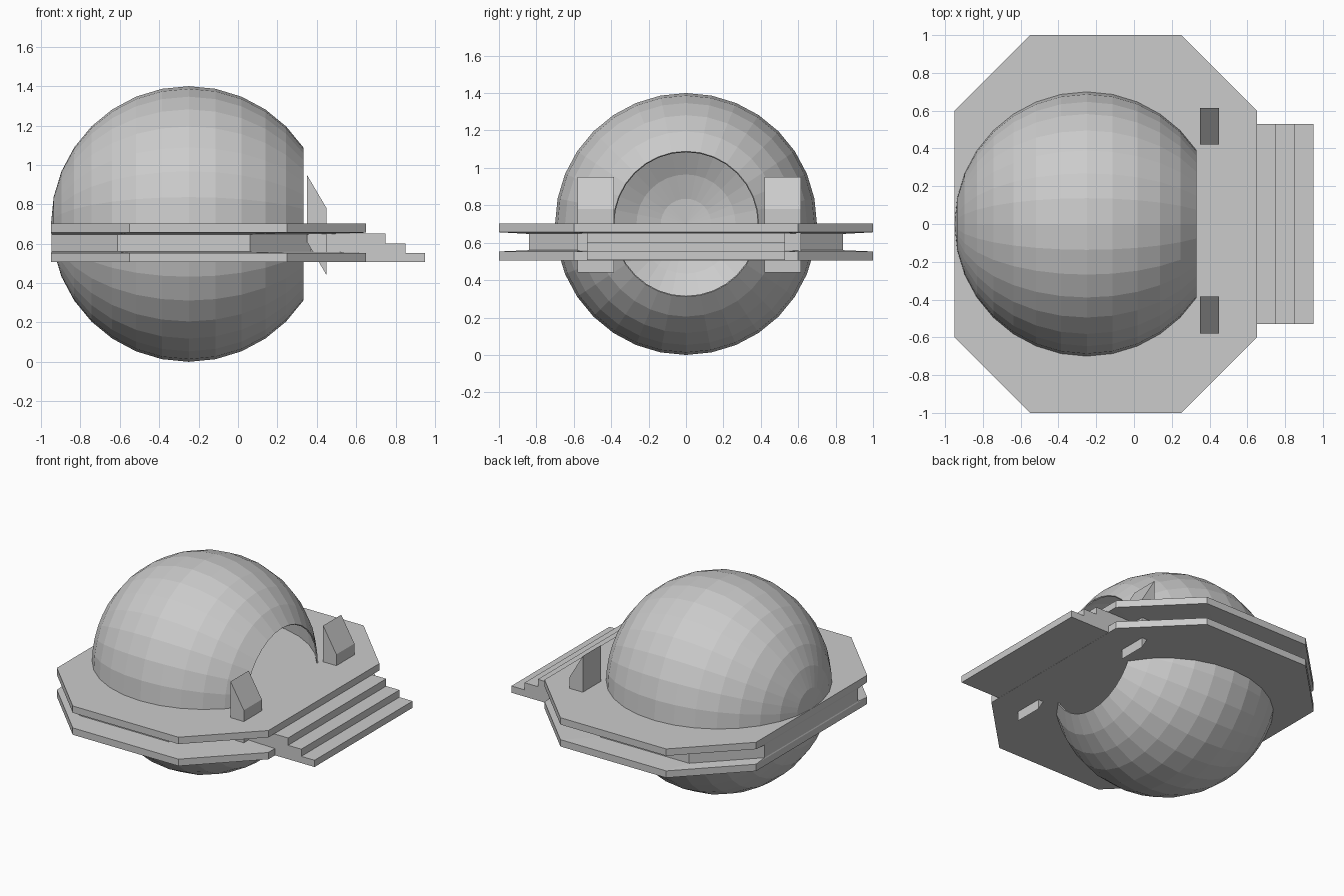
import bpy, bmesh
from math import pi
from mathutils import Matrix

if "Cube" in bpy.data.objects:
    bpy.data.objects.remove(bpy.data.objects["Cube"])


def make_object(name, bm):
    bmesh.ops.recalc_face_normals(bm, faces=bm.faces[:])
    mesh = bpy.data.meshes.new(name)
    bm.to_mesh(mesh)
    bm.free()
    obj = bpy.data.objects.new(name, mesh)
    bpy.context.collection.objects.link(obj)
    return obj


def extrude_profile(name, profile, y0, y1):
    """Extrude an x-z outline from y0 to y1."""
    bm = bmesh.new()
    a = [bm.verts.new((x, y0, z)) for x, z in profile]
    b = [bm.verts.new((x, y1, z)) for x, z in profile]
    bm.faces.new(a)
    bm.faces.new(b)
    n = len(a)
    for i in range(n):
        j = (i + 1) % n
        bm.faces.new((a[i], a[j], b[j], b[i]))
    return make_object(name, bm)


# Thin spherical shell, poles along x, front cap removed
bm = bmesh.new()
bmesh.ops.create_uvsphere(bm, u_segments=32, v_segments=16, radius=0.70)
bmesh.ops.transform(bm, verts=bm.verts[:],
                    matrix=Matrix.Translation((-0.25, 0, 0.70)) @ Matrix.Rotation(pi / 2, 4, 'Y'))
cap = [v for v in bm.verts if v.co.x > 0.34]
bmesh.ops.delete(bm, geom=cap, context='VERTS')
shell = make_object("dome_shell", bm)
solid = shell.modifiers.new("thickness", 'SOLIDIFY')
solid.thickness = 0.008
solid.offset = -1

# Octagonal deck with a groove around its rim: stacked loops
octagon = [(0.8, -0.6), (0.8, 0.6), (0.4, 1), (-0.4, 1),
           (-0.8, 0.6), (-0.8, -0.6), (-0.4, -1), (0.4, -1)]
levels = [(0.506, 1, -0.15), (0.553, 1, -0.15), (0.56, 0.84, -0.275),
          (0.647, 0.84, -0.275), (0.656, 1, -0.15), (0.703, 1, -0.15)]
bm = bmesh.new()
loops = [[bm.verts.new((cx + x * s, y * s, z)) for x, y in octagon] for z, s, cx in levels]
for lo, hi in zip(loops, loops[1:]):
    for i in range(8):
        j = (i + 1) % 8
        bm.faces.new((lo[i], lo[j], hi[j], hi[i]))
bm.faces.new(loops[0])
bm.faces.new(loops[-1])
make_object("octagonal_deck", bm)

# Entrance steps
steps = [(0.36, 0.507), (0.95, 0.507), (0.95, 0.553), (0.85, 0.553),
         (0.85, 0.602), (0.75, 0.602), (0.75, 0.652), (0.36, 0.652)]
extrude_profile("entrance_steps", steps, -0.53, 0.53)

# Slanted posts passing through the deck beside the opening
post = [(0.35, 0.95), (0.35, 0.61), (0.45, 0.44), (0.45, 0.78)]
for name, y0, y1 in (("left_post", 0.42, 0.615), ("right_post", -0.58, -0.385)):
    extrude_profile(name, post, y0, y1)
